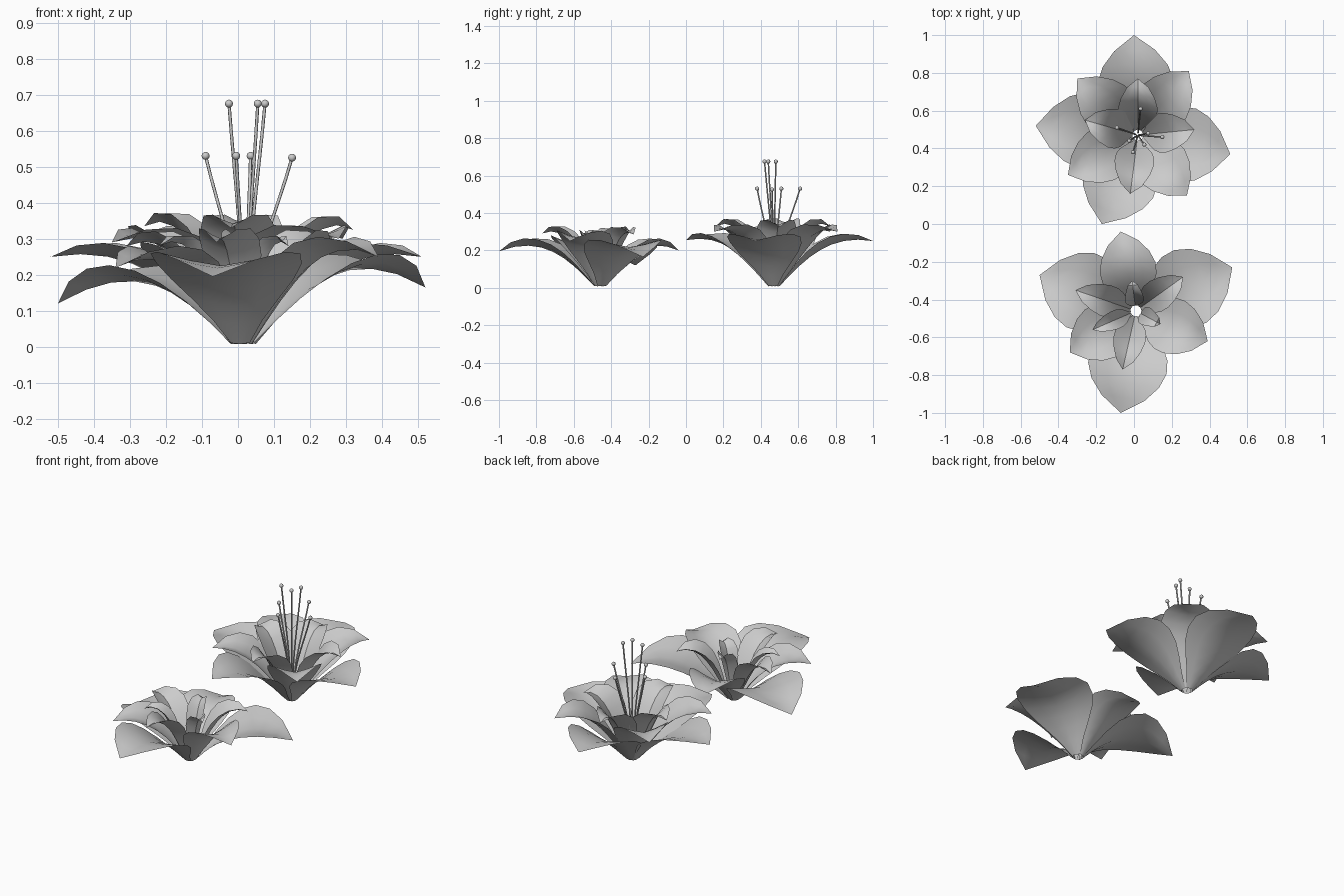
import bpy, bmesh
from mathutils import Vector
from mathutils.geometry import interpolate_bezier

if "Cube" in bpy.data.objects:
    bpy.data.objects.remove(bpy.data.objects["Cube"])

WIDTHS = [.13, .33, .58, .82, .97, 1.0, .86, .54, 0.0]   # half-width along a petal
COLS = [-1, -.5, 0, .5, 1]


def petal(name, centre, tip, width, lift, cup=.045, rise=.16):
    """Cupped, creased petal arching from the flower centre out to its tip (x, y, z)."""
    out = Vector((tip[0] - centre[0], tip[1] - centre[1], 0))
    reach = out.length
    out.normalize()
    side = Vector((-out.y, out.x, 0))
    up = Vector((0, 0, 1))
    origin = Vector((*centre, 0))
    ctrl = [origin + out * r + up * z for r, z in
            ((.03, .008), (.32 * reach, rise), (.57 * reach, tip[2] + lift), (reach, tip[2]))]
    path = interpolate_bezier(*ctrl, len(WIDTHS))
    bm = bmesh.new()
    rows = []
    for i, (p, w) in enumerate(zip(path, WIDTHS)):
        tangent = (path[min(i + 1, len(path) - 1)] - path[max(i - 1, 0)]).normalized()
        normal = side.cross(tangent) * -1
        if normal.z < 0:
            normal.negate()
        if w == 0:
            rows.append([bm.verts.new(p)])
        else:
            rows.append([bm.verts.new(p + side * (s * w * width) + normal * (cup * w * abs(s) ** 1.3))
                         for s in COLS])
    for a, b in zip(rows, rows[1:]):
        for j in range(len(COLS) - 1):
            if len(b) == 1:
                bm.faces.new((a[j], b[0], a[j + 1]))
            else:
                bm.faces.new((a[j], b[j], b[j + 1], a[j + 1]))
    bmesh.ops.recalc_face_normals(bm, faces=bm.faces)
    if sum(f.normal.z for f in bm.faces) < 0:
        bmesh.ops.reverse_faces(bm, faces=bm.faces)
    mesh = bpy.data.meshes.new(name)
    bm.to_mesh(mesh)
    bm.free()
    obj = bpy.data.objects.new(name, mesh)
    bpy.context.collection.objects.link(obj)
    bpy.context.view_layer.objects.active = obj
    bpy.ops.object.select_all(action='DESELECT')
    obj.select_set(True)
    bpy.ops.object.shade_smooth_by_angle(angle=.6)


def ring(name, centre, width, tips, **kw):
    for i, (x, y, z, lift) in enumerate(tips):
        petal(f"{name}_{i + 1}", centre, (x, y, z), width, lift, **kw)


def stamen(i, centre, tip):
    """Thin curved filament with a small ball on its end."""
    tip = Vector(tip)
    base = Vector((*centre, .05)).lerp(Vector((tip.x, tip.y, .05)), .1)
    curve = bpy.data.curves.new(f"stamen_{i}", 'CURVE')
    curve.dimensions = '3D'
    curve.bevel_depth = .0045
    curve.bevel_resolution = 1
    curve.resolution_u = 8
    spline = curve.splines.new('BEZIER')
    spline.bezier_points.add(1)
    a, b = spline.bezier_points
    h = tip.z - base.z
    a.co, a.handle_left, a.handle_right = base, base - Vector((0, 0, .1)), base + Vector((0, 0, h * .35))
    b.co = tip
    b.handle_left = tip.lerp(base, .4) + Vector((0, 0, h * .05))
    b.handle_right = tip + Vector((0, 0, .05))
    bpy.context.collection.objects.link(bpy.data.objects.new(f"stamen_{i}", curve))
    bpy.ops.mesh.primitive_uv_sphere_add(segments=12, ring_count=8, radius=.011, location=tip)
    bpy.context.object.name = f"stamen_tip_{i}"
    bpy.ops.object.shade_smooth()


# Back flower: three rings of four petals
back = (.02, .47)
ring("back_outer_petal", back, .2,
     [(0, 1.0, .25, .04), (-.52, .52, .25, .04), (.51, .37, .25, .04), (-.17, 0, .255, .04)])
ring("back_middle_petal", back, .145,
     [(-.30, .77, .30, .06), (.29, .81, .30, .06), (-.35, .26, .29, .06), (.28, .15, .30, .06)])
ring("back_inner_petal", back, .105,
     [(.02, .77, .33, .07), (-.26, .55, .335, .07), (.32, .50, .325, .07), (-.02, .16, .33, .07)])

# Stamens of the back flower
for i, tip in enumerate([(.035, .61, .53), (-.09, .51, .53), (.15, .46, .525), (-.005, .38, .53),
                         (.055, .42, .675), (.075, .48, .675), (-.025, .44, .675)]):
    stamen(i + 1, back, tip)

# Front flower: four rings of three petals
front = (.01, -.46)
ring("front_outer_petal", front, .21,
     [(-.07, -1.0, .195, .09), (-.50, -.27, .12, .13), (.52, -.23, .165, .13)])
ring("front_middle_petal", front, .15,
     [(-.07, -.04, .20, .08), (-.34, -.68, .22, .08), (.39, -.62, .25, .08)])
ring("front_inner_petal", front, .085,
     [(-.31, -.35, .28, .06), (.26, -.28, .285, .06), (-.06, -.77, .29, .06)])
ring("front_heart_petal", front, .05,
     [(-.22, -.56, .28, .06), (.14, -.53, .28, .06), (-.01, -.30, .30, .06)], cup=.03)
